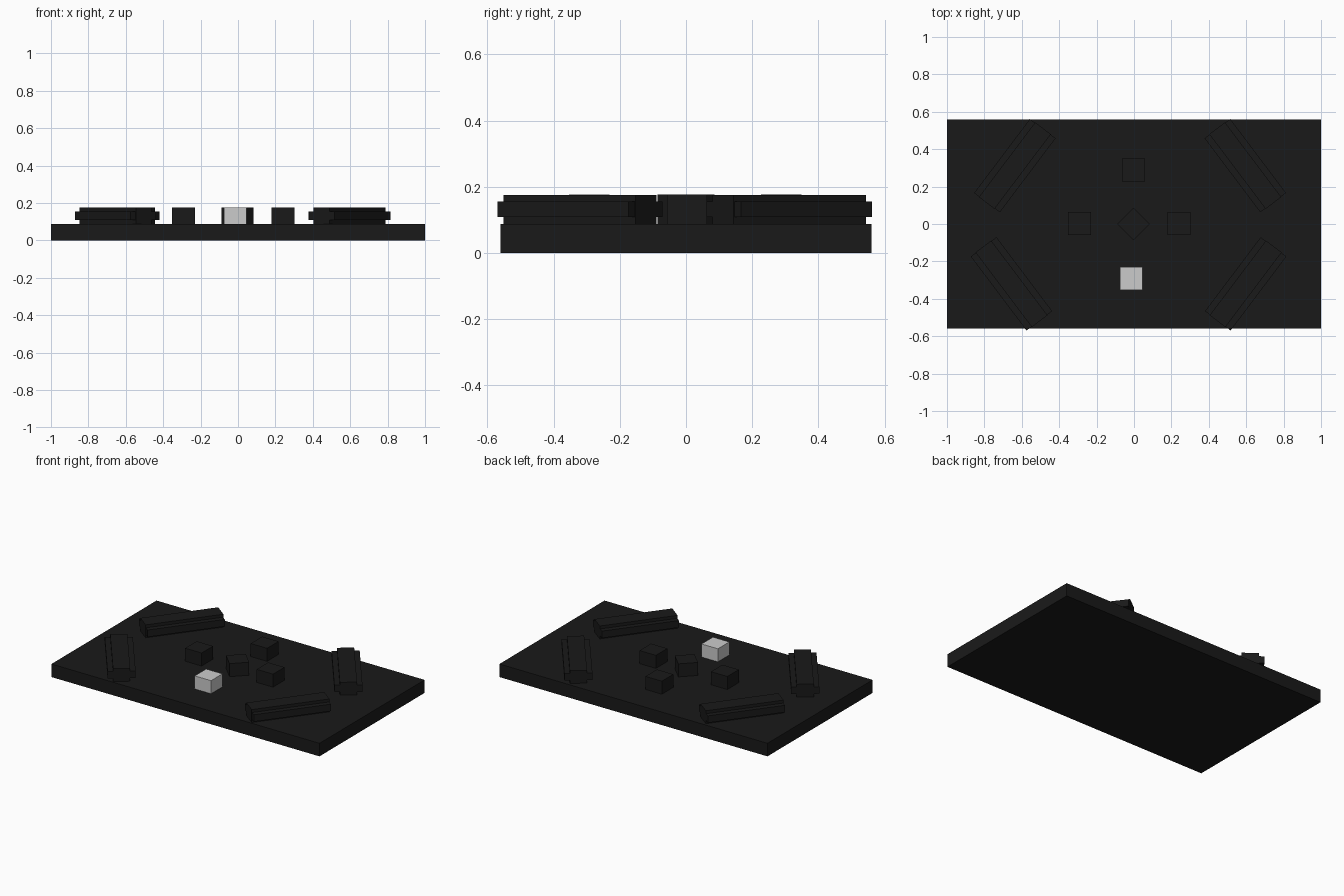
import bpy
from math import radians

if "Cube" in bpy.data.objects:
    bpy.data.objects.remove(bpy.data.objects["Cube"])

black = bpy.data.materials.new("black")
black.diffuse_color = (0.01, 0.01, 0.01, 1)
black.use_nodes = True
black.node_tree.nodes["Principled BSDF"].inputs["Base Color"].default_value = black.diffuse_color

TOP = 0.088   # upper face of the board


def box(name, centre, size, angle=0, mat=black):
    bpy.ops.mesh.primitive_cube_add(size=1, location=centre, rotation=(0, 0, radians(angle)))
    ob = bpy.context.object
    ob.name = name
    ob.scale = size
    bpy.ops.object.transform_apply(location=False, rotation=False, scale=True)
    if mat:
        ob.data.materials.append(mat)
    return ob


# base board
box("board", (0, 0, TOP / 2), (2, 1.12, TOP))

# small cubes in a cross, the middle one turned, the front one grey
C = 0.122
for name, x, y, angle, mat in (
    ("left_cube", -0.292, 0.003, 0, black),
    ("right_cube", 0.241, 0.003, 0, black),
    ("back_cube", -0.003, 0.288, 0, black),
    ("centre_cube", -0.003, 0, 45, black),
    ("front_cube", -0.015, -0.292, 0, None),
):
    box(name, (x, y, 0.115), (C, C, C), angle, mat)

# slanted corner bars, each with a wider slab through its middle height
for name, x, y, angle in (
    ("front_left", -0.655, -0.32, -53),
    ("back_left", -0.637, 0.312, 53),
    ("front_right", 0.597, -0.32, 53),
    ("back_right", 0.595, 0.312, -53),
):
    box(name + "_bar", (x, y, 0.1305), (0.50, 0.105, 0.089), angle)
    box(name + "_slab", (x, y, 0.1315), (0.495, 0.172, 0.047), angle)
